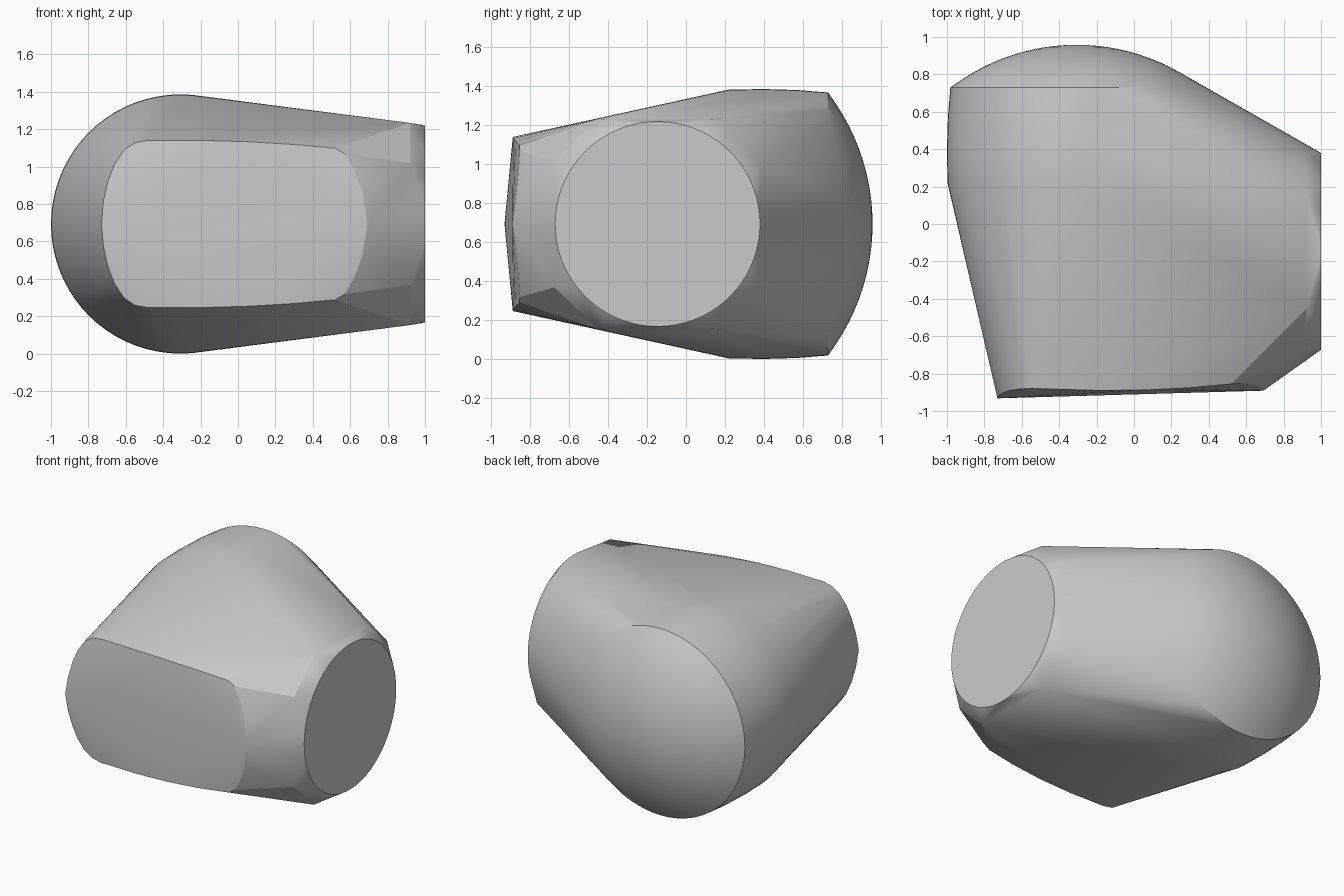
import bpy
import bmesh
from math import sin, cos, pi, sqrt, radians

if "Cube" in bpy.data.objects:
    bpy.data.objects.remove(bpy.data.objects["Cube"], do_unlink=True)

MID = 0.693  # height of the horizontal symmetry plane


def ring(radius, count, place):
    """Points of a circle, put into space by the place function."""
    return [place(radius * cos(2 * pi * i / count), radius * sin(2 * pi * i / count))
            for i in range(count)]


points = []

# Rear barrel: short round body along y
for y, radius in ((0.22, 0.69), (0.40, 0.693), (0.57, 0.688), (0.73, 0.675)):
    points += ring(radius, 72, lambda u, v: (-0.307 + u, y, MID + v))

# Rear dome: shallow spherical cap
sphere = 1.106
for k in range(1, 12):
    radius = 0.675 * (1 - k / 12)
    y = 0.958 - sphere + sqrt(sphere ** 2 - radius ** 2)
    points += ring(radius, 72, lambda u, v: (-0.307 + u, y, MID + v))
points.append((-0.307, 0.958, MID))

# Side end: round flat face with an eight-cornered collar behind it
points += ring(0.526, 72, lambda u, v: (1.0, -0.146 + u, MID + v))
for a, b in ((0.53, 0.325), (0.306, 0.54)):
    for sy in (-1, 1):
        for sz in (-1, 1):
            points.append((0.923, -0.146 + sy * a, MID + sz * b))

# Front panel: gently bowed, with a horizontal crease at mid height
outline = [(-0.73, 0), (-0.72, 0.12), (-0.695, 0.23), (-0.66, 0.32), (-0.61, 0.395),
           (-0.55, 0.435), (-0.48, 0.447), (-0.2, 0.447), (0.05, 0.44), (0.3, 0.425),
           (0.52, 0.405), (0.57, 0.375), (0.62, 0.29), (0.665, 0.17), (0.692, 0)]


def panel_y(x, rise):
    bow = 0.1 if x > -0.12 else 0.067
    return -0.957 + bow * (x + 0.12) ** 2 + 0.15 * rise


for x, rise in outline:
    for side in (-1, 1):
        points.append((x, panel_y(x, rise), MID + side * rise))

# Stretch one convex skin around all the sections
bm = bmesh.new()
for p in points:
    bm.verts.new(p)
bmesh.ops.remove_doubles(bm, verts=bm.verts, dist=0.0005)
bmesh.ops.convex_hull(bm, input=bm.verts)
bmesh.ops.delete(bm, geom=[v for v in bm.verts if not v.link_faces], context='VERTS')
bmesh.ops.dissolve_limit(bm, angle_limit=radians(0.3), verts=bm.verts, edges=bm.edges)
bmesh.ops.recalc_face_normals(bm, faces=bm.faces)
mesh = bpy.data.meshes.new("rounded_shell")
bm.to_mesh(mesh)
bm.free()
shell = bpy.data.objects.new("rounded_shell", mesh)
bpy.context.collection.objects.link(shell)

# Plain grey finish
grey = bpy.data.materials.new("plain_grey")
grey.use_nodes = True
colour = (0.6, 0.6, 0.6, 1)
grey.diffuse_color = colour
grey.node_tree.nodes["Principled BSDF"].inputs["Base Color"].default_value = colour
mesh.materials.append(grey)

bpy.context.view_layer.objects.active = shell
shell.select_set(True)
bpy.ops.object.shade_smooth_by_angle(angle=radians(20))
